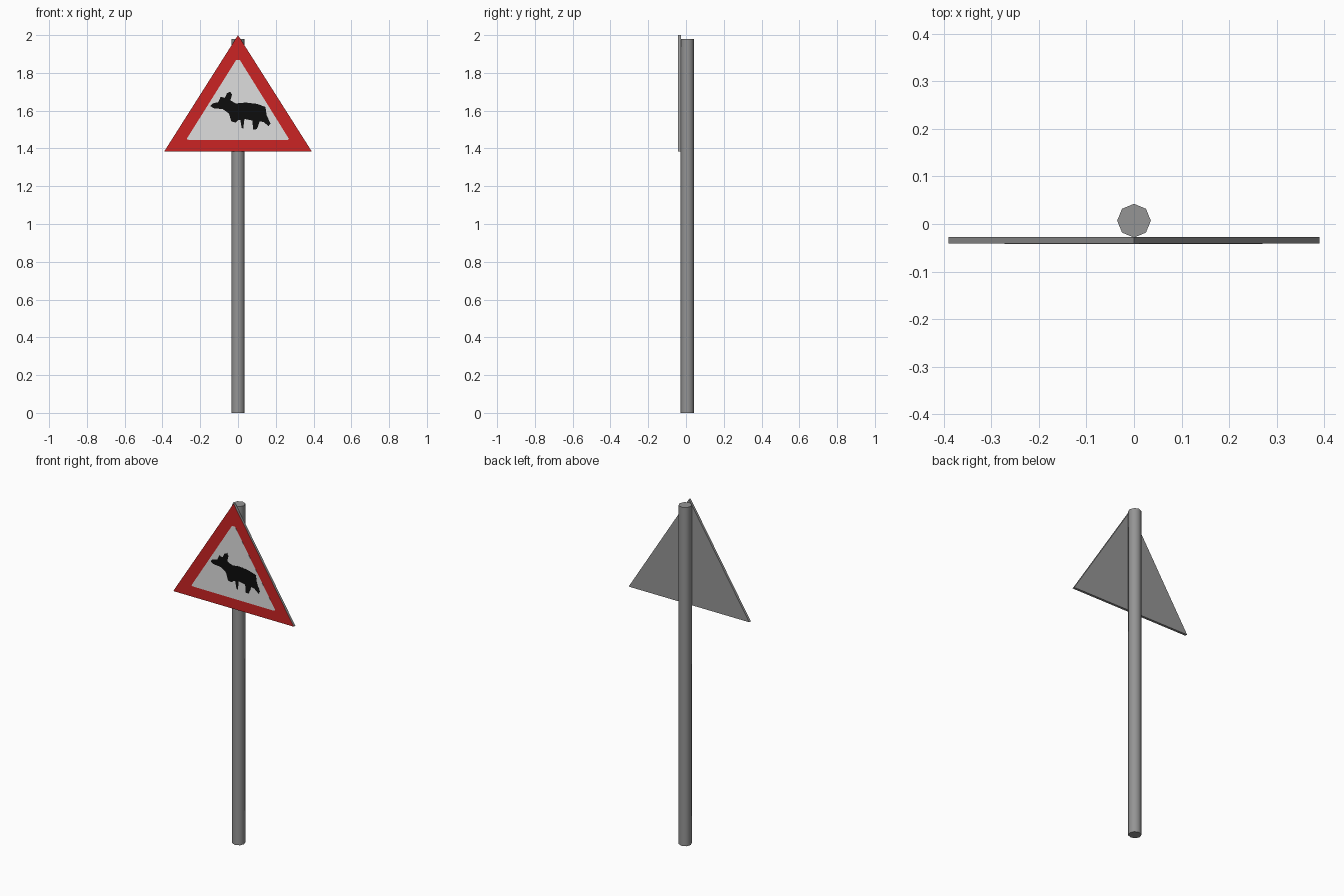
import bpy, bmesh

if "Cube" in bpy.data.objects:
    bpy.data.objects.remove(bpy.data.objects["Cube"])


def material(name, rgb):
    m = bpy.data.materials.new(name)
    m.diffuse_color = (*rgb, 1)
    m.use_nodes = True
    m.node_tree.nodes["Principled BSDF"].inputs["Base Color"].default_value = m.diffuse_color
    return m


grey = material("galvanised grey", (0.30, 0.30, 0.30))
red = material("sign red", (0.60, 0.017, 0.017))
white = material("sign white", (0.73, 0.73, 0.73))
black = material("symbol black", (0.004, 0.004, 0.004))


def plate(name, outline, y_front, y_back, mats):
    """Extrude an (x, z) outline along y; the front face takes the last material."""
    bm = bmesh.new()
    face = bm.faces.new([bm.verts.new((x, y_front, z)) for x, z in outline])
    ext = bmesh.ops.extrude_face_region(bm, geom=[face], use_keep_orig=True)
    for v in ext["geom"]:
        if isinstance(v, bmesh.types.BMVert):
            v.co.y = y_back
    bmesh.ops.recalc_face_normals(bm, faces=bm.faces)
    for f in bm.faces:
        f.material_index = len(mats) - 1 if f.normal.y < -0.9 else 0
    bmesh.ops.triangulate(bm, faces=[f for f in bm.faces if len(f.verts) > 4])
    me = bpy.data.meshes.new(name)
    bm.to_mesh(me)
    bm.free()
    for m in mats:
        me.materials.append(m)
    ob = bpy.data.objects.new(name, me)
    bpy.context.collection.objects.link(ob)
    return ob


# Eight-sided post, smooth shaded
bpy.ops.mesh.primitive_cylinder_add(vertices=8, radius=0.0355, depth=1.98,
                                    location=(0, 0.007, 0.99))
post = bpy.context.object
post.name = "post"
post.data.materials.append(grey)
bpy.ops.object.shade_smooth_by_angle(angle=1.0)

# Triangular board: grey back and edges, red front
plate("sign_board", [(-0.39, 1.385), (0.39, 1.385), (0, 2.0)],
      -0.0415, -0.027, [grey, red])

# White inner panel
plate("sign_panel", [(-0.272, 1.45), (-0.262, 1.446), (0.262, 1.444), (0.27, 1.45),
                     (0.01, 1.868), (-0.01, 1.868)],
      -0.0419, -0.041, [white])

# Animal silhouette: snout, ears, back, hind legs, front legs, chest
animal = [(-0.147, 1.625), (-0.135, 1.638), (-0.105, 1.645), (-0.092, 1.673),
          (-0.07, 1.668), (-0.058, 1.693), (-0.04, 1.70), (-0.032, 1.685),
          (-0.04, 1.655), (-0.012, 1.638), (0.04, 1.643), (0.1, 1.636),
          (0.145, 1.62), (0.152, 1.575), (0.172, 1.532), (0.162, 1.518),
          (0.135, 1.54), (0.115, 1.543), (0.1, 1.502), (0.08, 1.5),
          (0.076, 1.548), (0.034, 1.556), (0.028, 1.505), (0.02, 1.508),
          (0.012, 1.55), (0.0, 1.55), (-0.012, 1.537), (-0.035, 1.543),
          (-0.048, 1.585), (-0.08, 1.608), (-0.13, 1.613)]
plate("animal_symbol", animal, -0.0425, -0.0415, [black])
